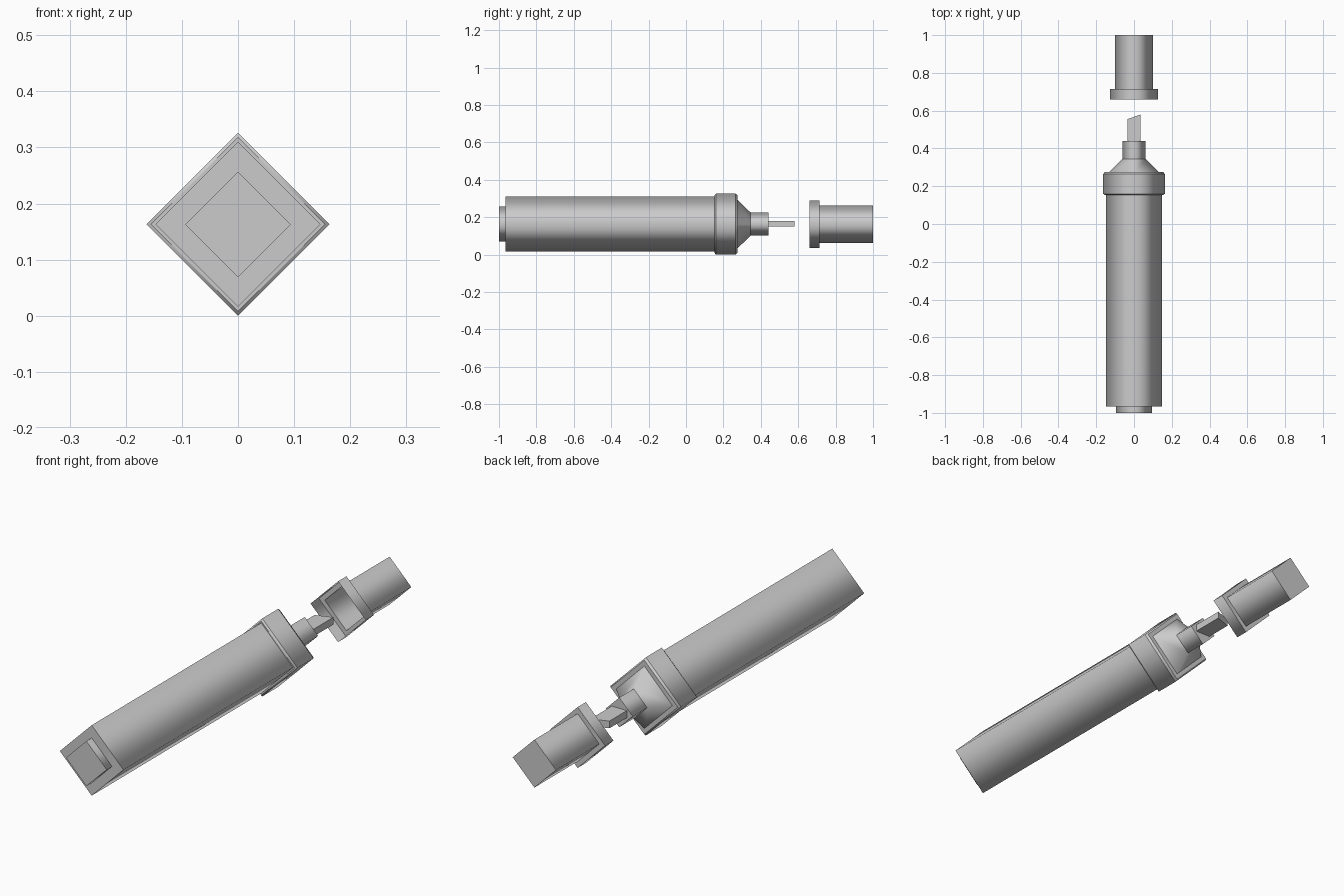
import bpy, math
from mathutils import Vector

if "Cube" in bpy.data.objects:
    bpy.data.objects.remove(bpy.data.objects["Cube"], do_unlink=True)

AXIS_Z = 0.163

grey = bpy.data.materials.new("plain grey")
grey.use_nodes = True
grey.diffuse_color = (0.6, 0.6, 0.6, 1)
grey.node_tree.nodes["Principled BSDF"].inputs["Base Color"].default_value = (0.6, 0.6, 0.6, 1)


def finish(name, verts, faces, smooth_limit=None):
    mesh = bpy.data.meshes.new(name)
    mesh.from_pydata(verts, [], faces)
    mesh.materials.append(grey)
    obj = bpy.data.objects.new(name, mesh)
    bpy.context.collection.objects.link(obj)
    if smooth_limit:
        bpy.ops.object.select_all(action="DESELECT")
        obj.select_set(True)
        bpy.context.view_layer.objects.active = obj
        bpy.ops.object.shade_smooth_by_angle(angle=math.radians(smooth_limit))
    return obj


def square_sweep(name, profile, cap_front=True, cap_back=True):
    """Sweep (y, radius) points around the long axis with four sides, corners up."""
    corners = ((1, 0), (0, 1), (-1, 0), (0, -1))
    verts = [Vector((r * cx, y, AXIS_Z + r * cz)) for y, r in profile for cx, cz in corners]
    faces = []
    for ring in range(len(profile) - 1):
        a, b = ring * 4, ring * 4 + 4
        for i in range(4):
            j = (i + 1) % 4
            faces.append((a + j, a + i, b + i, b + j))
    if cap_front:
        faces.append((0, 1, 2, 3))
    if cap_back:
        last = len(verts) - 4
        faces.append((last + 3, last + 2, last + 1, last))
    # Side walls blend round the corners while the steps stay crisp
    obj = finish(name, verts, faces, 91)
    for edge in obj.data.edges:
        p, q = (obj.data.vertices[v].co for v in edge.vertices)
        edge.use_edge_sharp = abs(p.y - q.y) < 0.001
    return obj


# Handle: rear plug, grip and bevelled collar
square_sweep("rear_plug", [(-1.0, 0.094), (-0.96, 0.094)])
square_sweep("grip", [(-0.965, 0.147), (0.16, 0.147)])
square_sweep("collar", [(0.153, 0.155), (0.16, 0.163), (0.265, 0.163), (0.275, 0.155)])

# Nose: taper and blade holder
square_sweep("nose_taper", [(0.27, 0.135), (0.345, 0.062)])
square_sweep("blade_holder", [(0.34, 0.062), (0.44, 0.062)])

# Blade: flat bar with a slanted tip
outline = [(-0.035, 0.43), (0.035, 0.43), (0.035, 0.58), (-0.035, 0.555)]
low = [(x, y, 0.15) for x, y in outline]
high = [(x, y, 0.18) for x, y in outline]
sides = [(i, (i + 1) % 4, (i + 1) % 4 + 4, i + 4) for i in range(4)]
finish("blade", low + high, [(3, 2, 1, 0), (4, 5, 6, 7)] + sides)

# Detached cap: flanged sleeve, open towards the blade
square_sweep("cap_sleeve", [(0.66, 0.127), (0.715, 0.127), (0.715, 0.1), (1.0, 0.1)], cap_front=False)
